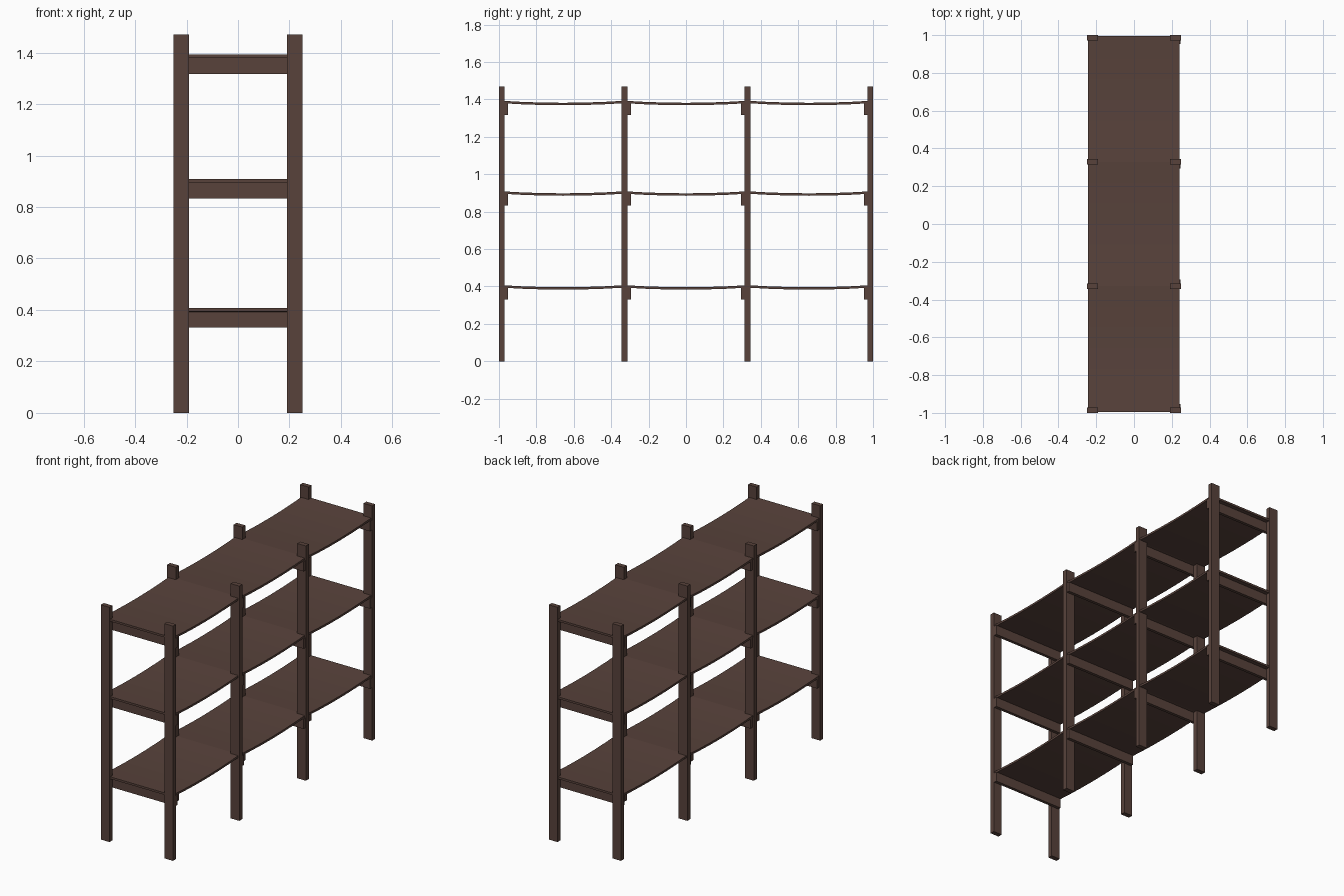
import bpy, bmesh

if "Cube" in bpy.data.objects:
    bpy.data.objects.remove(bpy.data.objects["Cube"])

wood = bpy.data.materials.new("dark brown wood")
wood.diffuse_color = (0.098, 0.055, 0.044, 1)
wood.use_nodes = True
wood.node_tree.nodes["Principled BSDF"].inputs["Base Color"].default_value = wood.diffuse_color


def finish(name, bm):
    bmesh.ops.recalc_face_normals(bm, faces=bm.faces)
    me = bpy.data.meshes.new(name)
    bm.to_mesh(me)
    bm.free()
    me.materials.append(wood)
    ob = bpy.data.objects.new(name, me)
    bpy.context.collection.objects.link(ob)
    return ob


def box(name, x0, x1, y0, y1, z0, z1):
    bm = bmesh.new()
    bmesh.ops.create_cube(bm, size=1)
    for v in bm.verts:
        v.co.x = x1 if v.co.x > 0 else x0
        v.co.y = y1 if v.co.y > 0 else y0
        v.co.z = z1 if v.co.z > 0 else z0
    return finish(name, bm)


POST_Y = [-0.986, -0.329, 0.329, 0.986]
SHELF_TOP = [0.407, 0.909, 1.393]
HALF_POST = 0.015
THICK = 0.013
SAG = 0.011
STEPS = 6

# Upright posts, four on each side
for y in POST_Y:
    y0, y1 = max(y - HALF_POST, -1), min(y + HALF_POST, 1)
    box("left_post", -0.25, -0.19, y0, y1, 0, 1.47)
    box("right_post", 0.19, 0.25, y0, y1, 0, 1.47)

# Shelf boards sagging between the posts
for top in SHELF_TOP:
    pts = [(-0.994, top)]
    for a, b in zip(POST_Y, POST_Y[1:]):
        for i in range(STEPS):
            t = i / STEPS
            pts.append((a + (b - a) * t, top - SAG * 4 * t * (1 - t)))
    pts += [(POST_Y[-1], top), (0.996, top)]
    bm = bmesh.new()
    rows = [[bm.verts.new(c) for c in ((-0.243, y, z), (0.242, y, z),
                                      (0.242, y, z - THICK), (-0.243, y, z - THICK))]
            for y, z in pts]
    for r, s in zip(rows, rows[1:]):
        for k in range(4):
            n = (k + 1) % 4
            bm.faces.new((r[k], r[n], s[n], s[k]))
    bm.faces.new(rows[0])
    bm.faces.new(rows[-1])
    finish("shelf_board", bm)

# Cross bars under the shelves, on the middle-facing side of each post
for y in POST_Y:
    side = 1 if y < 0 else -1
    inner, outer = y + side * HALF_POST, y + side * (HALF_POST + 0.019)
    for top in SHELF_TOP:
        box("cross_bar", -0.24, 0.247, min(inner, outer), max(inner, outer),
            top - 0.076, top - THICK - 0.001)
